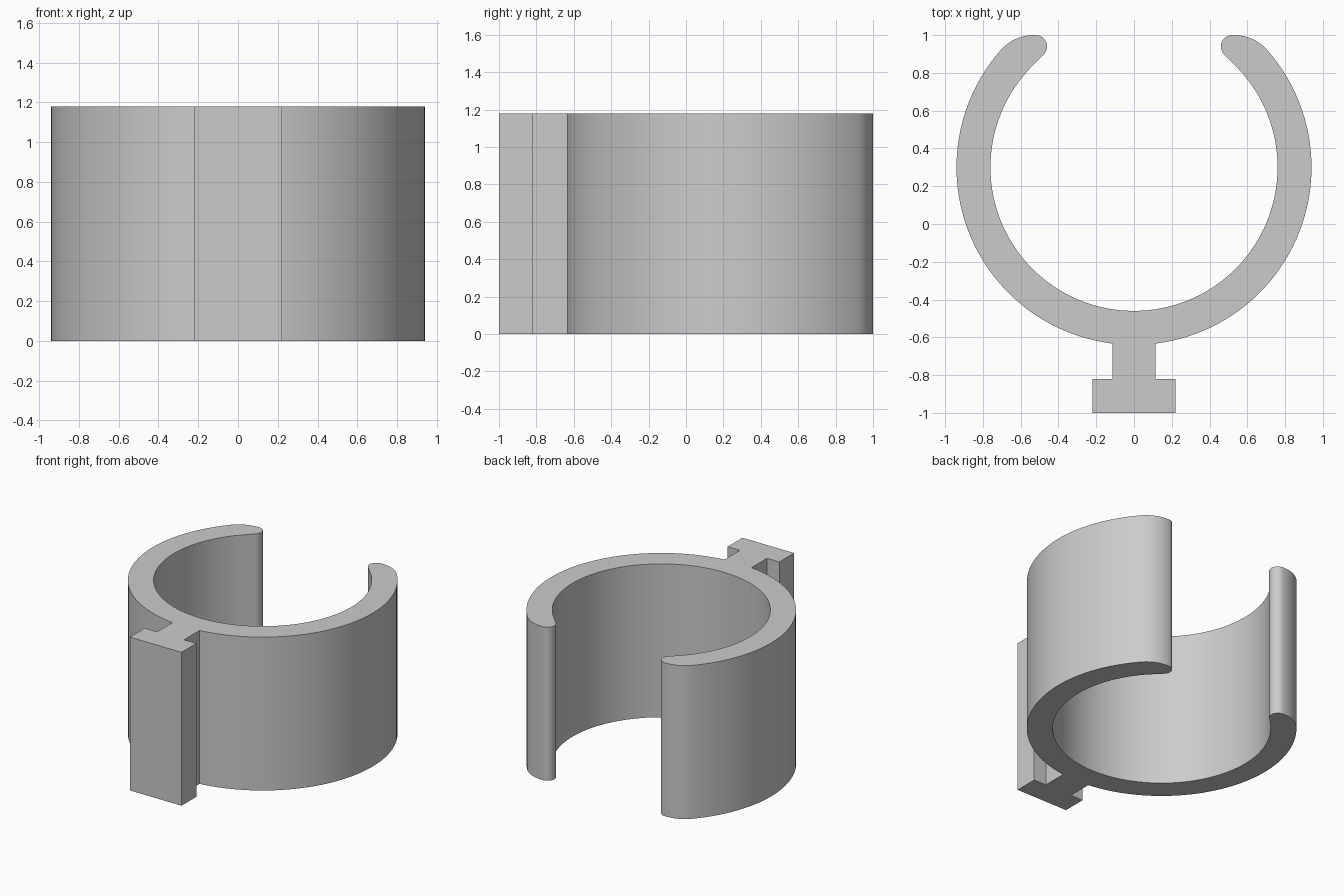
import bpy, bmesh, math

if "Cube" in bpy.data.objects:
    bpy.data.objects.remove(bpy.data.objects["Cube"])

HEIGHT = 1.18
CY = 0.30                 # ring centre on y
R_OUT, R_IN = 0.94, 0.76


def arc(cx, cy, r, a0, a1, n):
    """Points on an arc from a0 to a1 degrees."""
    return [(cx + r * math.cos(math.radians(a0 + (a1 - a0) * i / n)),
             cy + r * math.sin(math.radians(a0 + (a1 - a0) * i / n)))
            for i in range(n + 1)]


# Right half of the outline, from the mounting foot round to the inner bottom
join = math.degrees(math.asin(0.115 / R_OUT)) - 90
half = [(0.22, -1.0), (0.22, -0.82), (0.115, -0.82)]      # T-shaped foot
half += arc(0, CY, R_OUT, join, 41.3, 44)                 # outer wall
half += arc(0.53, 0.765, 0.235, 41.3, 90, 10)[1:]         # flattened tip back
half += arc(0.52, 0.94, 0.06, 90, 225, 14)                # rounded lip
half += arc(0, CY, R_IN, 45, -90, 48)                     # inner wall

# Mirror to the left half, skipping the shared inner bottom point
outline = half + [(-x, y) for x, y in reversed(half[:-1])]

# Extrude the outline into the clip
bm = bmesh.new()
base = bm.faces.new([bm.verts.new((x, y, 0)) for x, y in outline])
top = bmesh.ops.extrude_face_region(bm, geom=[base], use_keep_orig=True)
bmesh.ops.translate(bm, vec=(0, 0, HEIGHT),
                    verts=[g for g in top["geom"] if isinstance(g, bmesh.types.BMVert)])
bmesh.ops.recalc_face_normals(bm, faces=bm.faces)
mesh = bpy.data.meshes.new("ring_clip")
bm.to_mesh(mesh)
bm.free()

clip = bpy.data.objects.new("ring_clip", mesh)
bpy.context.collection.objects.link(clip)

# Plain grey finish
grey = bpy.data.materials.new("light_grey")
grey.diffuse_color = (0.6, 0.6, 0.6, 1)
grey.use_nodes = True
grey.node_tree.nodes["Principled BSDF"].inputs["Base Color"].default_value = grey.diffuse_color
mesh.materials.append(grey)

# Smooth walls, sharp edges
bpy.context.view_layer.objects.active = clip
clip.select_set(True)
bpy.ops.object.shade_smooth_by_angle(angle=math.radians(30))
